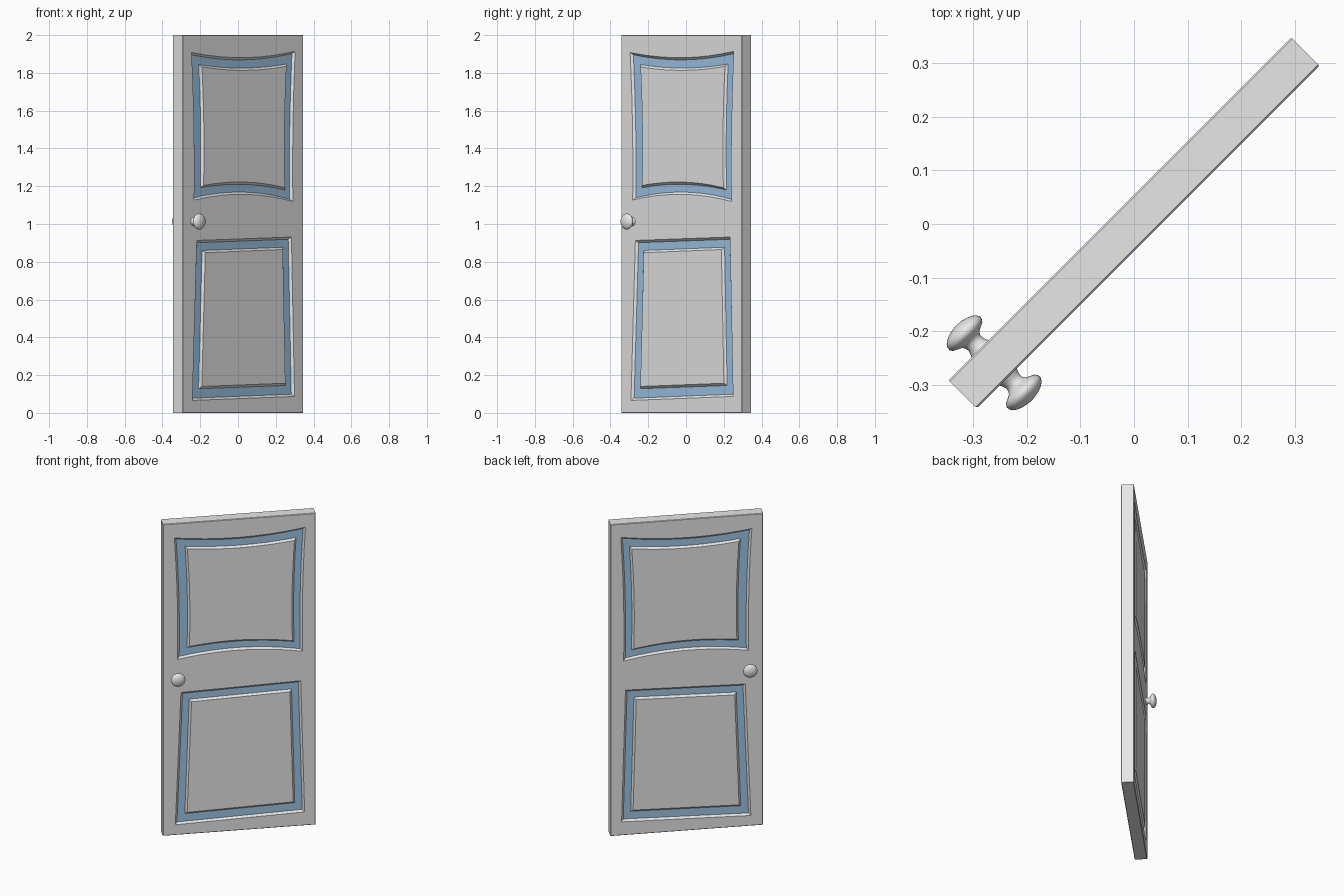
import bpy, bmesh, math

if "Cube" in bpy.data.objects:
    bpy.data.objects.remove(bpy.data.objects["Cube"])

def material(name, rgb):
    m = bpy.data.materials.new(name)
    m.diffuse_color = (*rgb, 1)
    m.use_nodes = True
    m.node_tree.nodes["Principled BSDF"].inputs["Base Color"].default_value = m.diffuse_color
    return m

GREY = material("light_grey", (0.8, 0.8, 0.8))
BLUE = material("soft_blue", (0.35, 0.58, 0.82))

W, T, H = 0.451, 0.037, 2.0      # half width, half thickness, height
BEV, STEP, SPLIT = 0.003, 0.012, 1.02
N = 12                           # segments per panel side


def loft(bm, loops, cap=True, blue=(), smooth=False):
    """Join successive closed loops (counter-clockwise seen from the front)."""
    rows = [[bm.verts.new(p) for p in lp] for lp in loops]
    for k in range(len(rows) - 1):
        a, b = rows[k], rows[k + 1]
        for i in range(len(a)):
            j = (i + 1) % len(a)
            f = bm.faces.new((a[i], a[j], b[j], b[i]))
            f.material_index = 1 if k in blue else 0
            f.smooth = smooth
    if cap:
        bm.faces.new(rows[-1]).smooth = smooth


def quad_loop(corners, v, bows=(0, 0, 0, 0)):
    """Four-sided outline (BL, BR, TR, TL) at depth v, sides bowed inward."""
    pts = []
    for s in range(4):
        (x0, z0), (x1, z1) = corners[s], corners[(s + 1) % 4]
        ln = math.hypot(x1 - x0, z1 - z0)
        nx, nz = -(z1 - z0) / ln, (x1 - x0) / ln
        for i in range(N):
            t = i / N
            b = 4 * t * (1 - t) * bows[s]
            pts.append((x0 + (x1 - x0) * t + nx * b, -v, z0 + (z1 - z0) * t + nz * b))
    return pts


def rect(x, z0, z1):
    return [(-x, z0), (x, z0), (x, z1), (-x, z1)]


def shrink(c, d):
    return [(x + sx * d, z + sz * d) for (x, z), (sx, sz)
            in zip(c, ((1, 1), (-1, 1), (-1, -1), (1, -1)))]


def finish(bm, name, mats):
    bmesh.ops.remove_doubles(bm, verts=bm.verts, dist=1e-5)
    me = bpy.data.meshes.new(name)
    bm.to_mesh(me)
    bm.free()
    for m in mats:
        me.materials.append(m)
    ob = bpy.data.objects.new(name, me)
    bpy.context.collection.objects.link(ob)
    ob.location = (0, 0.002, 0)
    ob.rotation_euler = (0, 0, math.radians(45))
    mod = ob.modifiers.new("both_sides", 'MIRROR')
    mod.use_axis = (False, True, False)
    return ob


# Door slab: one half with bevelled rim, mirrored to the back
bm = bmesh.new()
loft(bm, [quad_loop(rect(W, 0, H), 0),
          quad_loop(rect(W, 0, H), T - BEV),
          quad_loop(rect(W - BEV, BEV, H - BEV), T)], cap=False)

# Two crooked panels: outer groove corners, inner groove corners, inward bows
panels = [
    (rect(W - BEV, SPLIT, H - BEV),
     [(-0.365, 1.127), (0.374, 1.119), (0.391, 1.914), (-0.384, 1.908)],
     [(-0.307, 1.192), (0.326, 1.180), (0.338, 1.847), (-0.319, 1.844)],
     (0.034, 0.008, 0.03, 0.008), (0.024, 0.008, 0.02, 0.008)),
    (rect(W - BEV, BEV, SPLIT),
     [(-0.378, 0.066), (0.386, 0.087), (0.363, 0.931), (-0.345, 0.913)],
     [(-0.320, 0.128), (0.330, 0.145), (0.311, 0.877), (-0.294, 0.860)],
     (0, 0, 0, 0), (0, 0, 0, 0)),
]
for cell, outer, inner, bo, bi in panels:
    loft(bm, [quad_loop(cell, T),
              quad_loop(outer, T, bo),
              quad_loop(shrink(outer, STEP), T - STEP, bo),   # groove floor
              quad_loop(inner, T - STEP, bi),
              quad_loop(shrink(inner, STEP), T, bi)], blue=(2,))
finish(bm, "door_slab", [GREY, BLUE])

# Door knobs: turned profile (radius, distance from face)
profile = [(0.024, -0.002), (0.020, 0.005), (0.018, 0.012), (0.0185, 0.018),
           (0.022, 0.024), (0.030, 0.028), (0.038, 0.032), (0.042, 0.038),
           (0.0418, 0.044), (0.038, 0.050), (0.031, 0.055), (0.021, 0.059),
           (0.010, 0.0612), (0.003, 0.062)]
bm = bmesh.new()
S = 32
loft(bm, [[(-0.368 + r * math.cos(2 * math.pi * i / S), -(T + d),
            1.013 + r * math.sin(2 * math.pi * i / S)) for i in range(S)]
          for r, d in profile], smooth=True)
finish(bm, "door_knobs", [GREY])
